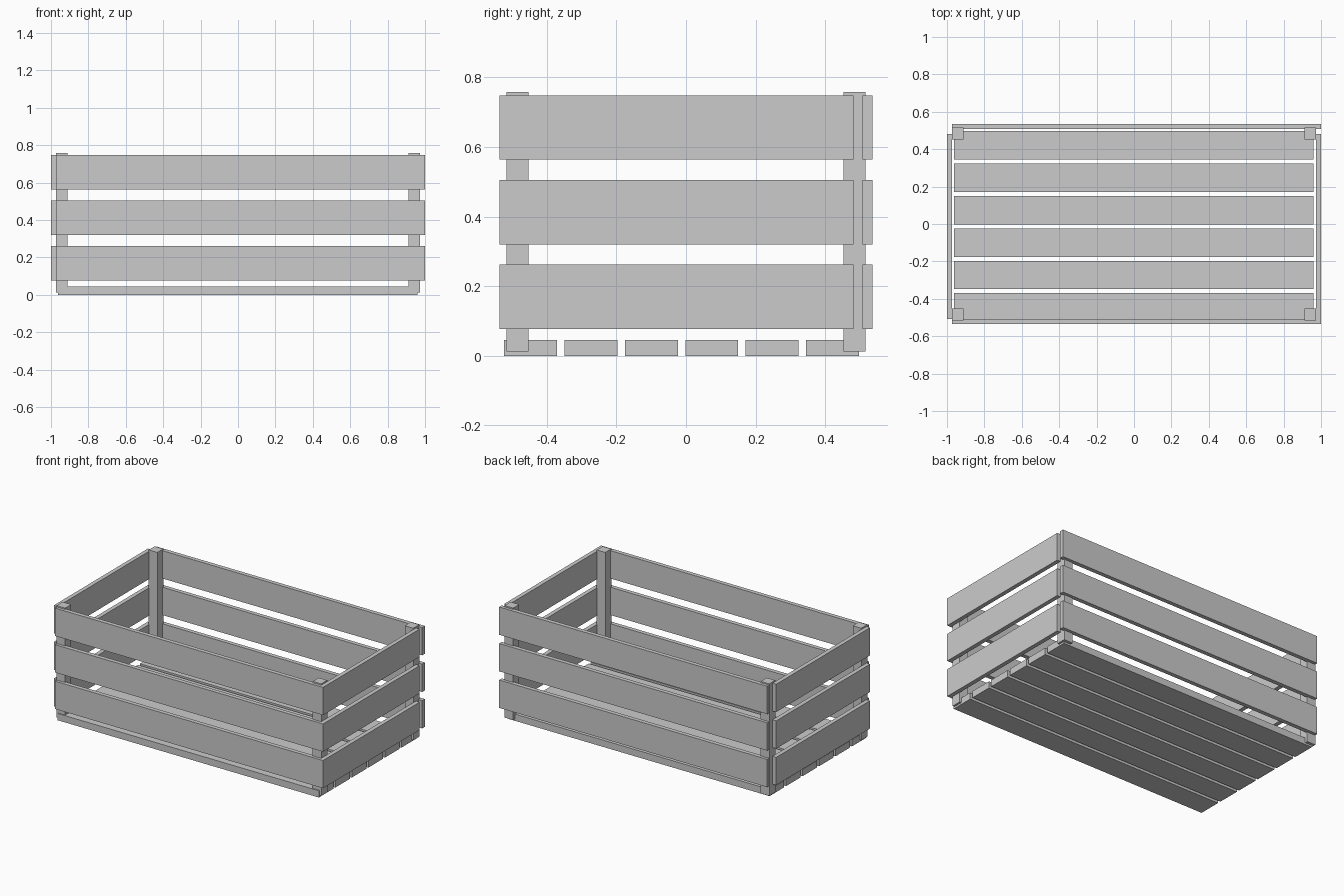
import bpy

if "Cube" in bpy.data.objects:
    bpy.data.objects.remove(bpy.data.objects["Cube"])


def box(name, x, y, z):
    """Axis-aligned box from (min, max) ranges."""
    bpy.ops.mesh.primitive_cube_add(
        size=1, location=[(r[0] + r[1]) / 2 for r in (x, y, z)])
    ob = bpy.context.object
    ob.name = name
    ob.scale = [r[1] - r[0] for r in (x, y, z)]
    bpy.ops.object.transform_apply(location=False, rotation=False, scale=True)
    return ob


# Floor slats
for i in range(6):
    y = -0.522 + i * 0.1733
    box(f"floor_slat_{i + 1}", (-0.962, 0.96), (y, y + 0.152), (0, 0.045))

# Corner posts
for sx, side in ((-1, "left"), (1, "right")):
    for sy, end in ((-1, "front"), (1, "back")):
        cx, cy = sx * 0.942, sy * 0.484
        box(f"{end}_{side}_post", (cx - 0.0315, cx + 0.0315),
            (cy - 0.0315, cy + 0.0315), (0.012, 0.757))

# Three tiers of wall boards
for i in range(3):
    z = (0.077 + i * 0.243, 0.262 + i * 0.243)
    box(f"front_board_{i + 1}", (-0.972, 1), (-0.535, -0.507), z)
    box(f"back_board_{i + 1}", (-0.972, 1), (0.507, 0.535), z)
    box(f"left_board_{i + 1}", (-1, -0.972), (-0.507, 0.481), z)
    box(f"right_board_{i + 1}", (0.972, 1), (-0.507, 0.481), z)
